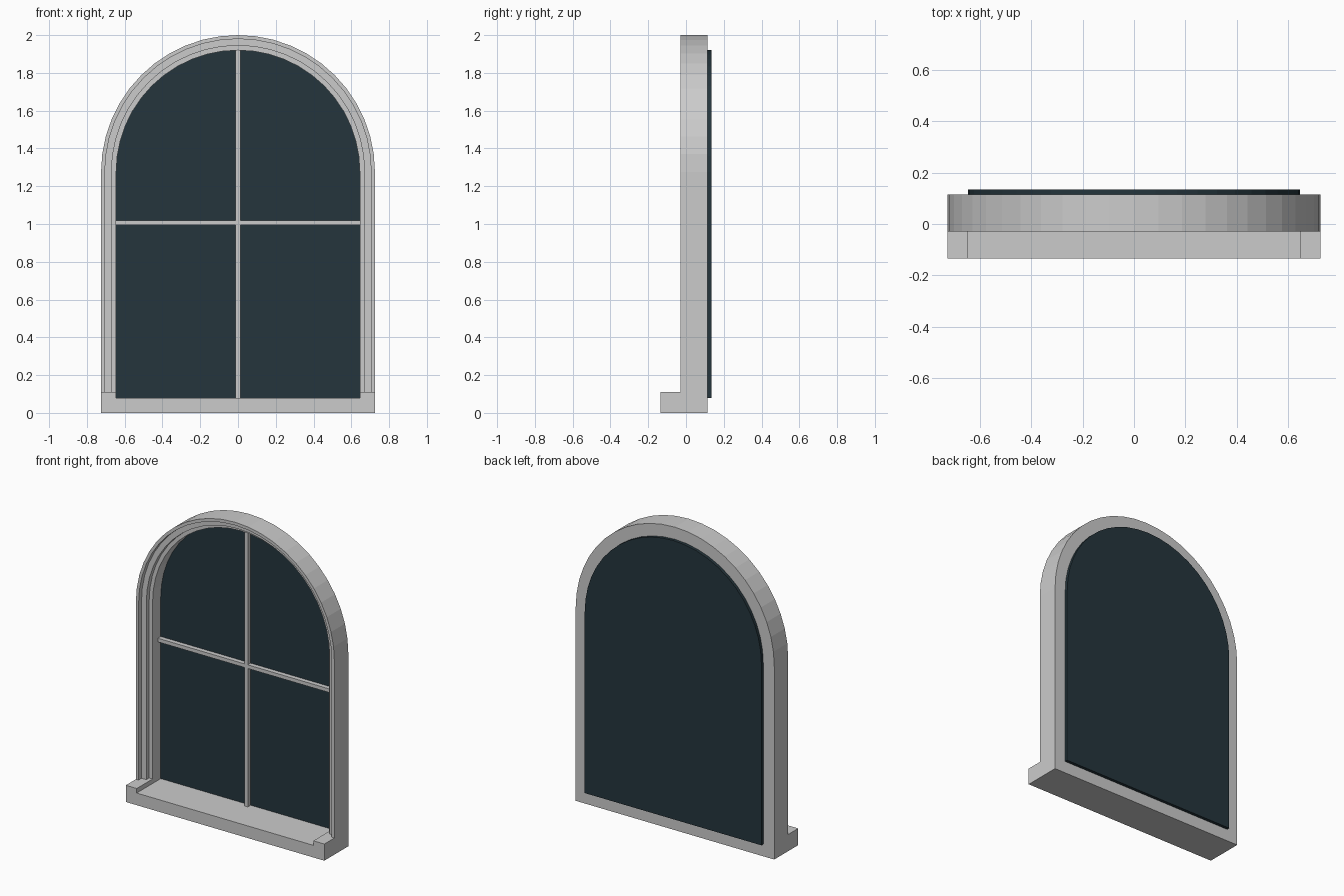
import bpy, bmesh, math

if "Cube" in bpy.data.objects:
    bpy.data.objects.remove(bpy.data.objects["Cube"])

R, INNER, SPRING = 0.725, 0.645, 1.275   # outer radius, opening radius, arch centre height
BACK, SEGS = 0.115, 24


def make_object(name, bm):
    bmesh.ops.recalc_face_normals(bm, faces=bm.faces[:])
    mesh = bpy.data.meshes.new(name)
    bm.to_mesh(mesh)
    bm.free()
    ob = bpy.data.objects.new(name, mesh)
    bpy.context.collection.objects.link(ob)
    return ob


def arch(r, bottom):
    """Arched outline (x, z) from right foot over the top to left foot."""
    pts = [(r, bottom)]
    for i in range(SEGS + 1):
        a = math.pi * i / SEGS
        pts.append((r * math.cos(a), SPRING + r * math.sin(a)))
    return pts + [(-r, bottom)]


def extrude_outline(name, outline, y0, y1):
    bm = bmesh.new()
    face = bm.faces.new([bm.verts.new((x, y0, z)) for x, z in outline])
    new = bmesh.ops.extrude_face_region(bm, geom=[face])["geom"]
    verts = [v for v in new if isinstance(v, bmesh.types.BMVert)]
    bmesh.ops.translate(bm, verts=verts, vec=(0, y1 - y0, 0))
    return make_object(name, bm)


# Stepped frame: cross-section (radius, y) swept along the arch
profile = [(R, BACK), (R, -0.03), (0.705, -0.03), (0.705, 0.0),
           (0.67, 0.0), (0.67, 0.03), (INNER, 0.03), (INNER, BACK)]
bm = bmesh.new()
rails = [[bm.verts.new((x, y, z)) for x, z in arch(r, 0.11)] for r, y in profile]
for a, b in zip(rails, rails[1:] + rails[:1]):
    for i in range(len(a) - 1):
        bm.faces.new((a[i], a[i + 1], b[i + 1], b[i]))
for end in (0, -1):
    bm.faces.new([rail[end] for rail in rails])
make_object("arched_frame", bm)

# Sill with a raised block at each end
half = [(INNER, 0.08), (INNER, 0.11), (R, 0.11), (R, 0)]
extrude_outline("sill", half + [(-x, z) for x, z in reversed(half)], -0.135, BACK)

# Glazing bars
def bar(name, x, z0, z1):
    extrude_outline(name, [(-x, z0), (x, z0), (x, z1), (-x, z1)], 0.085, BACK)

bar("vertical_bar", 0.012, 0.08, 1.92)
bar("horizontal_bar", INNER, 0.994, 1.018)

# Glass pane set against the back of the frame
glass = extrude_outline("glass", arch(INNER, 0.08), BACK, 0.135)
mat = bpy.data.materials.new("dark_glass")
mat.diffuse_color = (0.018, 0.036, 0.046, 1)
mat.use_nodes = True
mat.node_tree.nodes["Principled BSDF"].inputs["Base Color"].default_value = mat.diffuse_color
glass.data.materials.append(mat)
